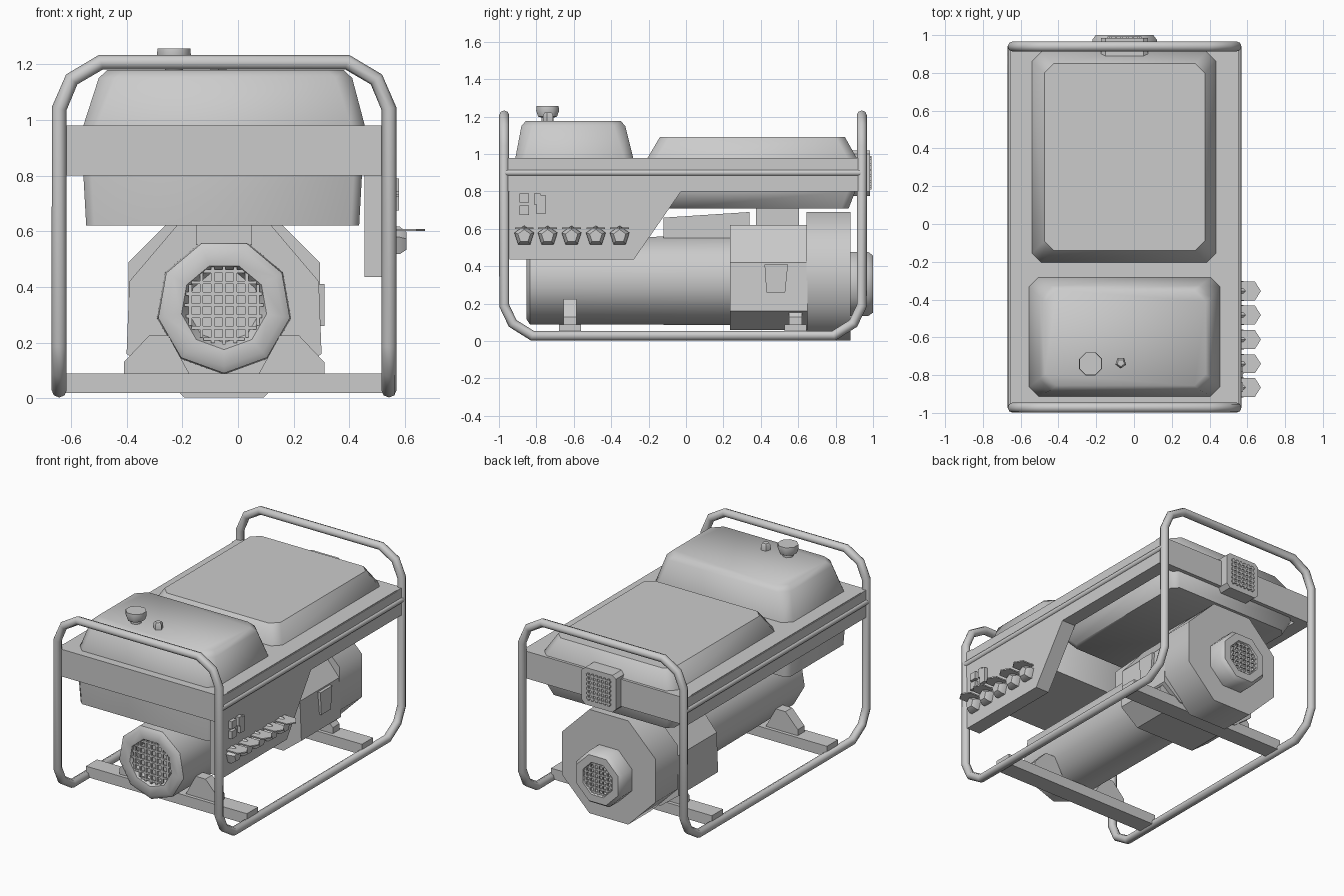
import bpy, math

if "Cube" in bpy.data.objects:
    bpy.data.objects.remove(bpy.data.objects["Cube"])

CX = -0.05  # x centre of the frame and engine


def mesh(name, verts, faces, smooth=True):
    me = bpy.data.meshes.new(name)
    me.from_pydata(verts, [], faces)
    ob = bpy.data.objects.new(name, me)
    bpy.context.collection.objects.link(ob)
    bpy.ops.object.select_all(action='DESELECT')
    bpy.context.view_layer.objects.active = ob
    ob.select_set(True)
    bpy.ops.object.mode_set(mode='EDIT')
    bpy.ops.mesh.select_all(action='SELECT')
    bpy.ops.mesh.normals_make_consistent(inside=False)
    bpy.ops.object.mode_set(mode='OBJECT')
    if smooth:
        bpy.ops.object.shade_smooth_by_angle(angle=math.radians(50))
    return ob


def loft(name, rings, smooth=True):
    n = len(rings[0])
    verts = [p for r in rings for p in r]
    faces = [(i * n + j, i * n + (j + 1) % n, (i + 1) * n + (j + 1) % n, (i + 1) * n + j)
             for i in range(len(rings) - 1) for j in range(n)]
    faces += [tuple(range(n)), tuple(range(len(verts) - n, len(verts)))]
    return mesh(name, verts, faces, smooth)


def prism(name, pts, axis, a, b):
    if axis == 'x':
        rings = [[(d, u, v) for u, v in pts] for d in (a, b)]
    elif axis == 'y':
        rings = [[(u, d, v) for u, v in pts] for d in (a, b)]
    else:
        rings = [[(u, v, d) for u, v in pts] for d in (a, b)]
    return loft(name, rings, False)


def box(name, x0, x1, y0, y1, z0, z1):
    return prism(name, [(x0, y0), (x1, y0), (x1, y1), (x0, y1)], 'z', z0, z1)


def lathe(name, profile, n, centre, axis='y', turn=0.5):
    """profile: (radius, distance along axis); centre: the two other coordinates"""
    rings = []
    for r, d in profile:
        ring = []
        for k in range(n):
            t = 2 * math.pi * (k + turn) / n
            u, v = centre[0] + r * math.sin(t), centre[1] + r * math.cos(t)
            ring.append({'x': (d, u, v), 'y': (u, d, v), 'z': (u, v, d)}[axis])
        rings.append(ring)
    return loft(name, rings)


def tub(name, levels):
    """Stack of corner-cut rectangles: z, x0, x1, y0, y1, corner cut"""
    rings = []
    for z, x0, x1, y0, y1, c in levels:
        rings.append([(x0 + c, y0, z), (x1 - c, y0, z), (x1, y0 + c, z), (x1, y1 - c, z),
                      (x1 - c, y1, z), (x0 + c, y1, z), (x0, y1 - c, z), (x0, y0 + c, z)])
    return loft(name, rings)


def tube(name, pts, r, cyclic=False):
    cu = bpy.data.curves.new(name, 'CURVE')
    cu.dimensions = '3D'
    cu.bevel_depth, cu.bevel_resolution, cu.use_fill_caps = r, 2, True
    sp = cu.splines.new('POLY')
    sp.points.add(len(pts) - 1)
    for p, q in zip(sp.points, pts):
        p.co = (*q, 1)
    sp.use_cyclic_u = cyclic
    ob = bpy.data.objects.new(name, cu)
    bpy.context.collection.objects.link(ob)
    bpy.ops.object.select_all(action='DESELECT')
    bpy.context.view_layer.objects.active = ob
    ob.select_set(True)
    bpy.ops.object.convert(target='MESH')
    bpy.ops.object.shade_smooth_by_angle(angle=math.radians(50))


def grille(name, cz, rad, y, n, t, square=False):
    for i in range(n):
        d = rad * (2 * (i + 0.5) / n - 1)
        h = rad if square else math.sqrt(rad * rad - d * d)
        box(name + '_bar_v', CX + d - t, CX + d + t, y - t, y + t, cz - h, cz + h)
        box(name + '_bar_h', CX - h, CX + h, y - t, y + t, cz + d - t, cz + d + t)


# Tubular frame: one closed loop over both hoops and along both bottom rails
W, YF, YB, ZB, ZT = 0.592, -0.972, 0.94, 0.029, 1.207
half = [(1, 0.84, None, ZB)]
quarter = [(W - 0.15, ZT), (W - 0.045, 1.145), (W, 1.04)]
path = []
for sy, y in ((-1, YF), (1, YB)):
    s = -sy
    hoop = [(-s * W, y - sy * 0.15, ZB), (-s * W, y - sy * 0.045, 0.095), (-s * W, y, 0.19)]
    hoop += [(-s * a, y, z) for a, z in reversed(quarter)]
    hoop += [(s * a, y, z) for a, z in quarter]
    hoop += [(s * W, y, 0.19), (s * W, y - sy * 0.045, 0.095), (s * W, y - sy * 0.15, ZB)]
    path += [(CX + x, yy, z) for x, yy, z in hoop]
tube('frame_tube', path, 0.027, True)
for s in (-1, 1):
    tube('side_rail', [(CX + s * 0.6, YF, 0.9), (CX + s * 0.6, YB, 0.9)], 0.018)

# Cross members and engine mounts
for y in (-0.62, 0.585):
    box('cross_member', -0.64, 0.54, y - 0.058, y + 0.058, 0.02, 0.09)
    for s in (-1, 1):
        prism('engine_mount', [(CX + s * a, z) for a, z in
              ((0.36, 0.08), (0.36, 0.13), (0.27, 0.225), (0.2, 0.225), (0.12, 0.08))],
              'y', y - 0.035, y + 0.035)

# Tray around the tank and top cover
box('tray_front_beam', -0.655, 0.555, -0.965, -0.9, 0.8, 0.98)
box('tray_back_beam', -0.655, 0.555, 0.875, 0.93, 0.8, 0.98)
box('tray_left_beam', -0.655, -0.56, -0.93, 0.9, 0.8, 0.975)
box('tray_right_beam', 0.46, 0.555, -0.93, 0.9, 0.8, 0.975)
box('tray_deck', -0.65, 0.55, -0.95, 0.92, 0.95, 0.98)

# Fuel tank and rear cover
tub('fuel_tank', [(0.62, -0.545, 0.435, -0.9, -0.29, 0.03), (0.8, -0.555, 0.445, -0.91, -0.28, 0.03),
                  (0.98, -0.555, 0.455, -0.912, -0.282, 0.05), (1.15, -0.5, 0.41, -0.88, -0.325, 0.06),
                  (1.178, -0.47, 0.38, -0.855, -0.35, 0.06)])
tub('top_cover', [(0.71, -0.5, 0.4, -0.12, 0.87, 0.04), (0.8, -0.54, 0.435, -0.2, 0.905, 0.04),
                  (0.98, -0.54, 0.435, -0.205, 0.912, 0.05), (1.09, -0.475, 0.375, -0.14, 0.85, 0.05)])
lathe('fuel_cap', [(0.035, 1.17), (0.035, 1.195), (0.055, 1.2), (0.066, 1.23), (0.064, 1.256)], 8,
      (-0.23, -0.74), 'z')
lathe('fuel_gauge', [(0.03, 1.17), (0.03, 1.21), (0.02, 1.222)], 5, (-0.07, -0.735), 'z')

# Control panel with sockets and switches
prism('control_panel', [(-0.945, 0.435), (-0.28, 0.435), (-0.02, 0.81), (-0.945, 0.81)], 'x', 0.455, 0.555)
for y in (-0.865, -0.74, -0.612, -0.482, -0.355):
    lathe('socket', [(0.055, 0.545), (0.055, 0.58), (0.035, 0.605)], 5, (y, 0.562), 'x', 0)
    prism('socket_lid', [(0.55, y - 0.05), (0.64, y - 0.05), (0.672, y), (0.64, y + 0.05), (0.55, y + 0.05)],
          'z', 0.6, 0.608)
for y, z, w, h in ((-0.865, 0.765, 0.025, 0.025), (-0.865, 0.7, 0.025, 0.025),
                   (-0.795, 0.76, 0.018, 0.03), (-0.775, 0.73, 0.024, 0.05)):
    box('switch', 0.55, 0.578, y - w, y + w, z - h, z + h)

# Generator barrel with recessed front grille
lathe('generator_barrel', [(0.13, -0.8), (0.155, -0.845), (0.215, -0.852), (0.24, -0.835),
                           (0.24, -0.6), (0.245, 0.3)], 9, (CX, 0.33))
grille('front_grille', 0.335, 0.142, -0.835, 7, 0.006)
prism('barrel_top_bracket', [(-0.12, 0.55), (0.34, 0.55), (0.34, 0.69), (-0.12, 0.66)], 'x', -0.15, 0.05)

# Engine block, neck and side fitting
prism('engine_block', [(CX + s * a, z) for s, seq in
      ((1, ((0.22, 0.06), (0.35, 0.16), (0.34, 0.42), (0.17, 0.62))),
       (-1, ((0.17, 0.62), (0.34, 0.42), (0.35, 0.16), (0.22, 0.06)))) for a, z in seq], 'y', 0.235, 0.65)
box('engine_neck', -0.17, 0.07, 0.375, 0.605, 0.58, 0.74)
prism('side_fitting', [(0.43, 0.26), (0.53, 0.26), (0.545, 0.41), (0.42, 0.41)], 'x', 0.22, 0.31)

# Fan housing and rear fan guard
lathe('fan_housing', [(0.372, 0.645), (0.372, 0.88)], 8, (CX, 0.346))
lathe('fan_guard', [(0.185, 0.86), (0.185, 0.975), (0.165, 1.0), (0.115, 1.0), (0.1, 0.955)], 8, (CX, 0.305))
grille('fan_guard_grille', 0.305, 0.108, 0.985, 7, 0.005)

# Exhaust outlet on the back
prism('exhaust_outlet', [(-0.15, 0.775), (0.05, 0.775), (0.075, 0.8), (0.075, 1.0), (0.05, 1.02),
                         (-0.15, 1.02), (-0.175, 1.0), (-0.175, 0.8)], 'y', 0.89, 0.985)
grille('exhaust_grille', 0.9, 0.09, 0.986, 6, 0.006, True)
